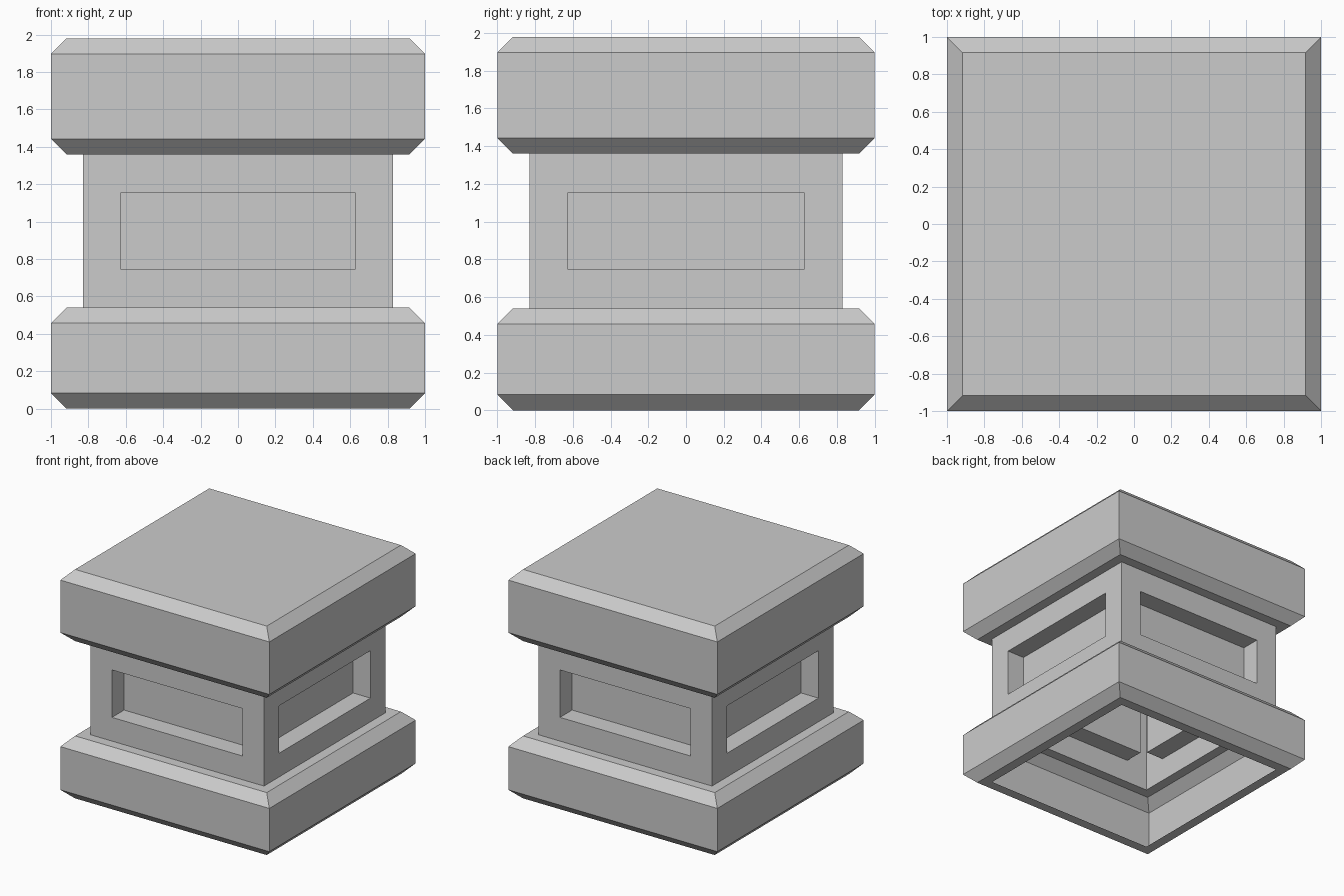
import bpy, bmesh

if "Cube" in bpy.data.objects:
    bpy.data.objects.remove(bpy.data.objects["Cube"])

BEVEL = 0.083      # chamfer on the slabs
SHAFT = 0.83       # half width of the shaft


def square_shell(name, profile, cap_top=False, panel=None):
    """Sweep a (half width, z) profile around a square, bottom to top."""
    bm = bmesh.new()
    rings = [[bm.verts.new((sx * r, sy * r, z))
              for sx, sy in ((-1, -1), (1, -1), (1, 1), (-1, 1))]
             for r, z in profile]
    sides = []
    for a, b in zip(rings, rings[1:]):
        for i in range(4):
            j = (i + 1) % 4
            sides.append(bm.faces.new((a[i], a[j], b[j], b[i])))
    if cap_top:
        bm.faces.new(rings[-1])
    bm.normal_update()
    if panel:
        # sunken rectangular panel on every side
        margin, depth = panel
        bmesh.ops.inset_individual(bm, faces=sides, thickness=margin, use_even_offset=True)
        bm.normal_update()
        bmesh.ops.inset_individual(bm, faces=sides, thickness=0, depth=-depth)
    mesh = bpy.data.meshes.new(name)
    bm.to_mesh(mesh)
    bm.free()
    obj = bpy.data.objects.new(name, mesh)
    bpy.context.collection.objects.link(obj)
    return obj


def slab_profile(z0, z1):
    """Chamfered slab outline, starting from an open rim underneath."""
    return [(SHAFT, z0), (1 - BEVEL, z0), (1, z0 + BEVEL),
            (1, z1 - BEVEL), (1 - BEVEL, z1)]


# Hollow base slab, open underneath, with a ledge meeting the shaft
square_shell("base_slab", slab_profile(0, 0.54) + [(SHAFT, 0.54)])

# Shaft with four sunken panels
square_shell("shaft", [(SHAFT, 0.54), (SHAFT, 1.36)], panel=(0.205, 0.166))

# Closed top slab
square_shell("top_slab", slab_profile(1.36, 1.98), cap_top=True)
